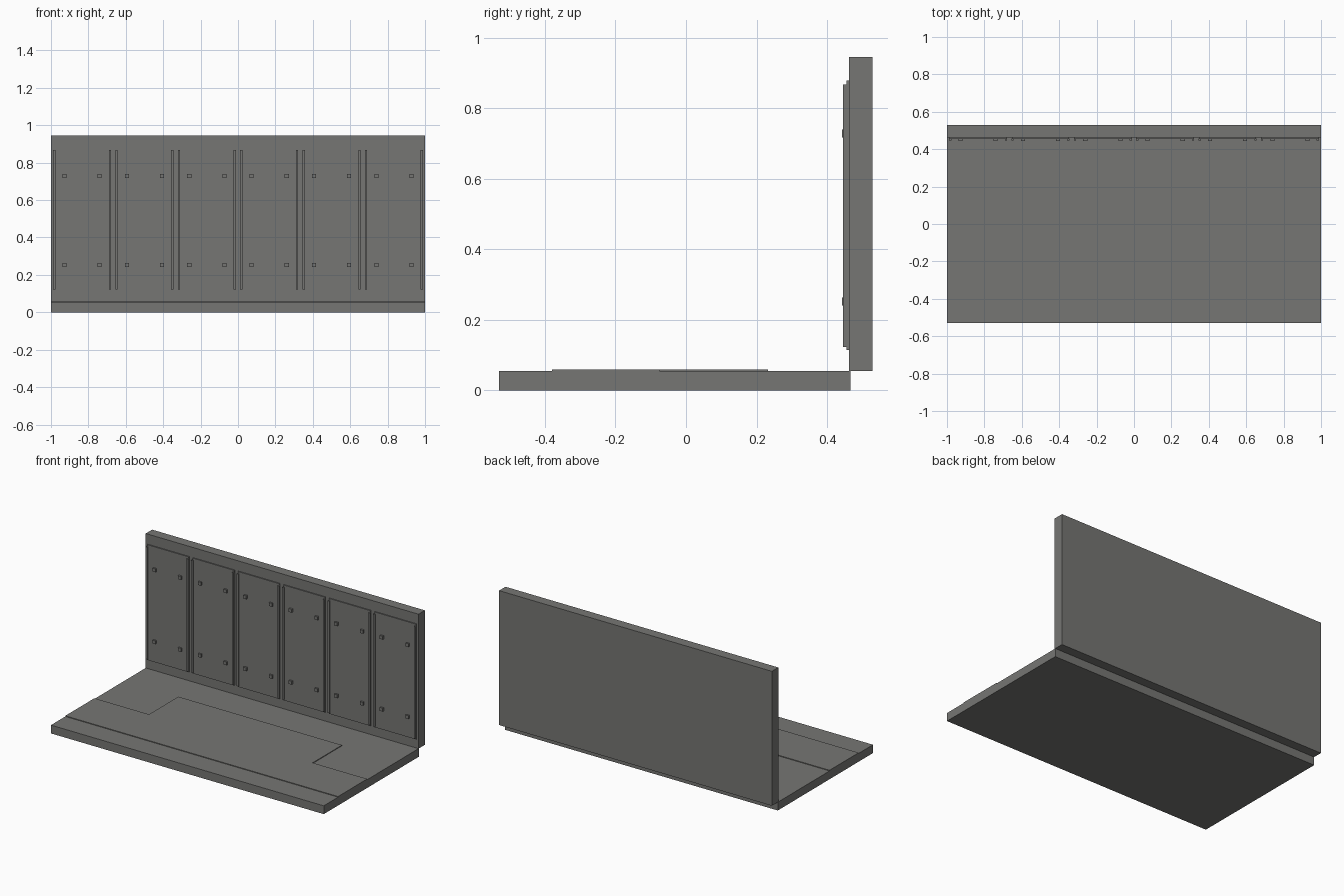
import bpy, bmesh

if "Cube" in bpy.data.objects:
    bpy.data.objects.remove(bpy.data.objects["Cube"])

grey = bpy.data.materials.new("dark_grey")
grey.diffuse_color = (0.18, 0.18, 0.172, 1)
grey.use_nodes = True
grey.node_tree.nodes["Principled BSDF"].inputs["Base Color"].default_value = grey.diffuse_color


def mesh_object(name, bm):
    me = bpy.data.meshes.new(name)
    bm.normal_update()
    bm.to_mesh(me)
    bm.free()
    me.materials.append(grey)
    ob = bpy.data.objects.new(name, me)
    bpy.context.collection.objects.link(ob)
    return ob


def box(name, x, y, z):
    """Box from (min, max) ranges."""
    bm = bmesh.new()
    bmesh.ops.create_cube(bm, size=1)
    for v in bm.verts:
        v.co = [r[0] if c < 0 else r[1] for c, r in zip(v.co, (x, y, z))]
    return mesh_object(name, bm)


def prism(name, outline, z0, z1):
    """Extrude a flat outline upward."""
    bm = bmesh.new()
    face = bm.faces.new([bm.verts.new((x, y, z0)) for x, y in outline])
    top = bmesh.ops.extrude_face_region(bm, geom=[face])["geom"]
    for v in top:
        if isinstance(v, bmesh.types.BMVert):
            v.co.z = z1
    bmesh.ops.recalc_face_normals(bm, faces=bm.faces)
    return mesh_object(name, bm)


# Floor slab and back wall
box("floor_slab", (-1, 1), (-0.53, 0.467), (0, 0.055))
box("back_wall", (-1, 1), (0.462, 0.529), (0.055, 0.946))

# Slightly raised T-shaped floor area
prism("raised_floor", [(-1, -0.38), (1, -0.38), (1, -0.075), (0.6, -0.075),
                       (0.6, 0.232), (-0.6, 0.232), (-0.6, -0.075), (-1, -0.075)],
      0.054, 0.0595)

# Six wall panels with edge strips and square bolts
for i in range(6):
    cx = (i - 2.5) * 0.3335
    box(f"wall_panel_{i}", (cx - 0.153, cx + 0.153), (0.455, 0.464), (0.115, 0.879))
    for s in (-1, 1):
        sx = cx + s * 0.149
        box(f"panel_strip_{i}", (sx - 0.006, sx + 0.006), (0.446, 0.457), (0.123, 0.867))
        bx = cx + s * 0.094
        for bz in (0.252, 0.729):
            box(f"panel_bolt_{i}", (bx - 0.011, bx + 0.011), (0.443, 0.457),
                (bz - 0.011, bz + 0.011))
